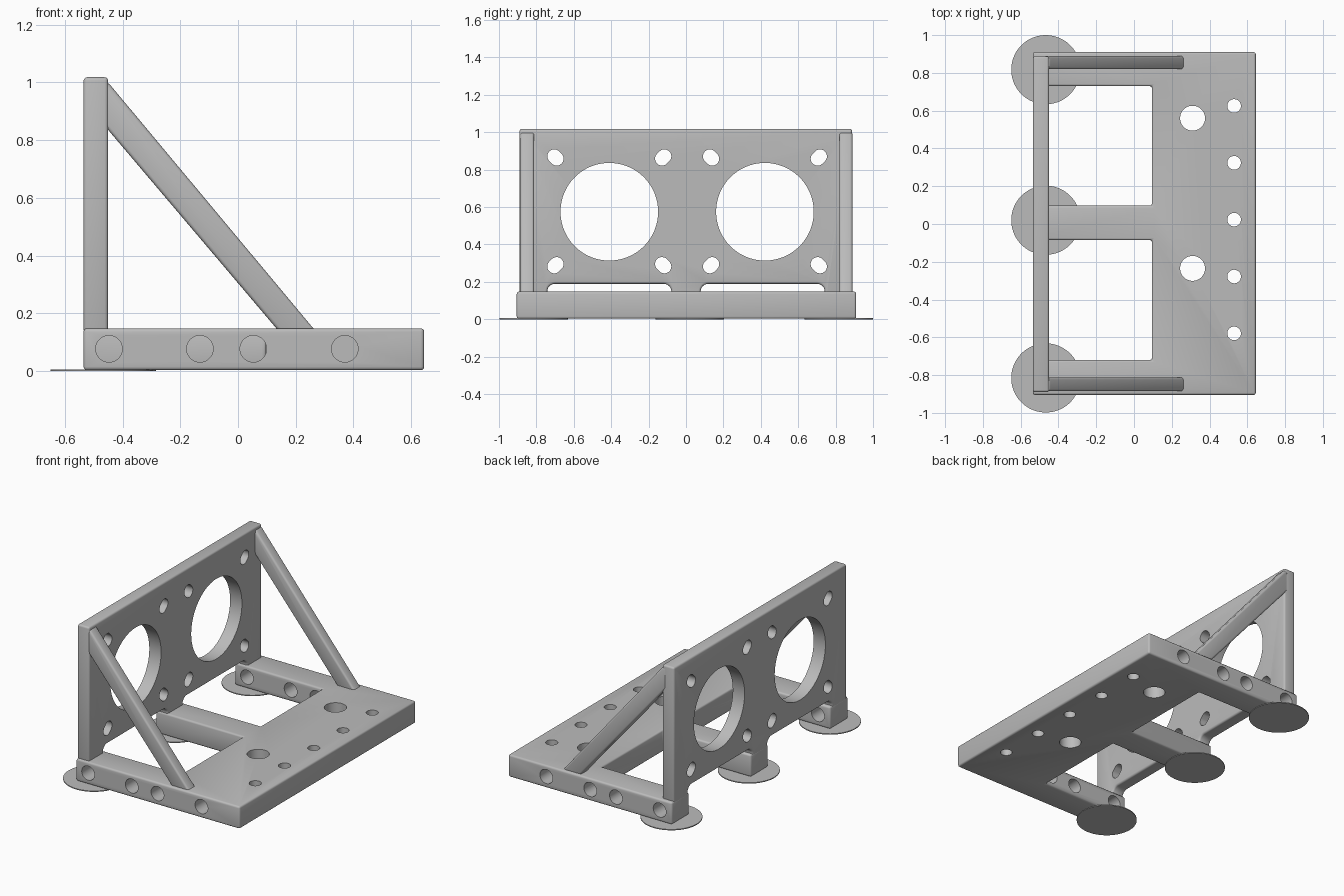
import bpy, bmesh
from math import sin, cos, pi, atan2
from mathutils import Matrix, Vector

if "Cube" in bpy.data.objects:
    bpy.data.objects.remove(bpy.data.objects["Cube"])

grey = bpy.data.materials.new("plain grey")
grey.use_nodes = True
COLOR = (0.5, 0.5, 0.5, 1)
grey.diffuse_color = COLOR
grey.node_tree.nodes["Principled BSDF"].inputs["Base Color"].default_value = COLOR

# Maps from profile (u, v, depth) to model axes
AXES = {
    "x": lambda u, v, d: (d, u, v),
    "y": lambda u, v, d: (u, d, v),
    "z": lambda u, v, d: (u, v, d),
}


def add_prism(bm, outline, axis, lo, hi):
    place = AXES[axis]
    bottom = bm.faces.new([bm.verts.new(place(u, v, lo)) for u, v in outline])
    grown = bmesh.ops.extrude_face_region(bm, geom=[bottom])["geom"]
    shift = Vector(place(0, 0, hi - lo))
    bmesh.ops.translate(bm, vec=shift, verts=[g for g in grown if isinstance(g, bmesh.types.BMVert)])


def make_object(name, bm):
    bmesh.ops.recalc_face_normals(bm, faces=bm.faces)
    mesh = bpy.data.meshes.new(name)
    bm.to_mesh(mesh)
    bm.free()
    mesh.materials.append(grey)
    obj = bpy.data.objects.new(name, mesh)
    bpy.context.collection.objects.link(obj)
    return obj


def prism(name, outline, axis, lo, hi):
    bm = bmesh.new()
    add_prism(bm, outline, axis, lo, hi)
    return make_object(name, bm)


def slot(u, v, r, stretch=0.0, angle=0.0, n=48):
    """Circle, or a slot stretched along the given angle."""
    pts = []
    for i in range(n):
        a = 2 * pi * (i + 0.5) / n
        s = stretch if cos(a) > 0 else -stretch
        p = Matrix.Rotation(angle, 2) @ Vector((r * cos(a) + s, r * sin(a)))
        pts.append((u + p.x, v + p.y))
    return pts


def finish(obj, bevel=0.0, cutter=None):
    bpy.ops.object.select_all(action="DESELECT")
    bpy.context.view_layer.objects.active = obj
    obj.select_set(True)
    if bevel:
        mod = obj.modifiers.new("rounded edges", "BEVEL")
        mod.width, mod.segments, mod.limit_method = bevel, 3, "ANGLE"
        bpy.ops.object.modifier_apply(modifier=mod.name)
    if cutter:
        cutter.hide_render = True
        mod = obj.modifiers.new("holes", "BOOLEAN")
        mod.operation, mod.solver, mod.object = "DIFFERENCE", "EXACT", cutter
        bpy.ops.object.modifier_apply(modifier=mod.name)
        bpy.data.objects.remove(cutter)
    bpy.ops.object.shade_smooth_by_angle(angle=0.6)


BACK, INNER, FRONT = -0.535, -0.45, 0.645
BASE_TOP = 0.148

# Base: broad slab with three arms reaching back
base = prism("base", [
    (FRONT, -0.905), (FRONT, 0.91), (BACK, 0.91), (BACK, 0.73), (0.095, 0.73),
    (0.095, 0.097), (BACK, 0.097), (BACK, -0.085), (0.095, -0.085),
    (0.095, -0.72), (BACK, -0.72), (BACK, -0.905)], "z", 0.003, BASE_TOP)
holes = bmesh.new()
for y in (0.56, -0.235):
    add_prism(holes, slot(0.31, y, 0.066), "z", -0.1, 0.3)
for i in range(5):
    add_prism(holes, slot(0.53, 0.625 - 0.301 * i, 0.036), "z", -0.1, 0.3)
for x in (-0.447, -0.132, 0.053, 0.37):
    for lo, hi in ((-1, -0.7), (0.7, 1)):
        add_prism(holes, slot(x, 0.077, 0.046), "y", lo, hi)
finish(base, 0.012, make_object("base_holes", holes))


# Upright plate with filleted notches above the openings
def notch(lo, hi, top=0.19, r=0.042, steps=6):
    left = [(lo + r - r * cos(a), top - r + r * sin(a))
            for a in (pi / 2 * i / steps for i in range(steps + 1))]
    right = [(lo + hi - u, v) for u, v in reversed(left)]
    return [(lo, 0.13)] + left + right + [(hi, 0.13)]


outline = [(-0.89, 0.13)] + notch(-0.742, -0.078) + notch(0.078, 0.742)
outline += [(0.888, 0.13), (0.888, 1.018), (-0.89, 1.018)]
plate = prism("upright_plate", outline, "x", BACK, INNER)
holes = bmesh.new()
for cy in (-0.41, 0.422):
    add_prism(holes, slot(cy, 0.575, 0.261, n=96), "x", -0.7, -0.3)
    for dy in (-0.288, 0.288):
        for dz in (-0.288, 0.288):
            add_prism(holes, slot(cy + dy, 0.577 + dz, 0.037, 0.009, atan2(dz, dy)), "x", -0.7, -0.3)
finish(plate, 0.012, make_object("plate_holes", holes))

# Diagonal braces
for side, lo, hi in (("right", -0.885, -0.812), ("left", 0.82, 0.89)):
    brace = prism(side + "_brace", [
        (-0.475, 0.865), (0.148, 0.13), (0.276, 0.13), (-0.45, 1.0), (-0.475, 1.0)], "y", lo, hi)
    finish(brace, 0.012)

# Thin round pads under the arm ends
for side, y in (("left", 0.817), ("middle", 0.02), ("right", -0.815)):
    finish(prism(side + "_pad", slot(-0.467, y, 0.183, n=64), "z", 0, 0.006))
